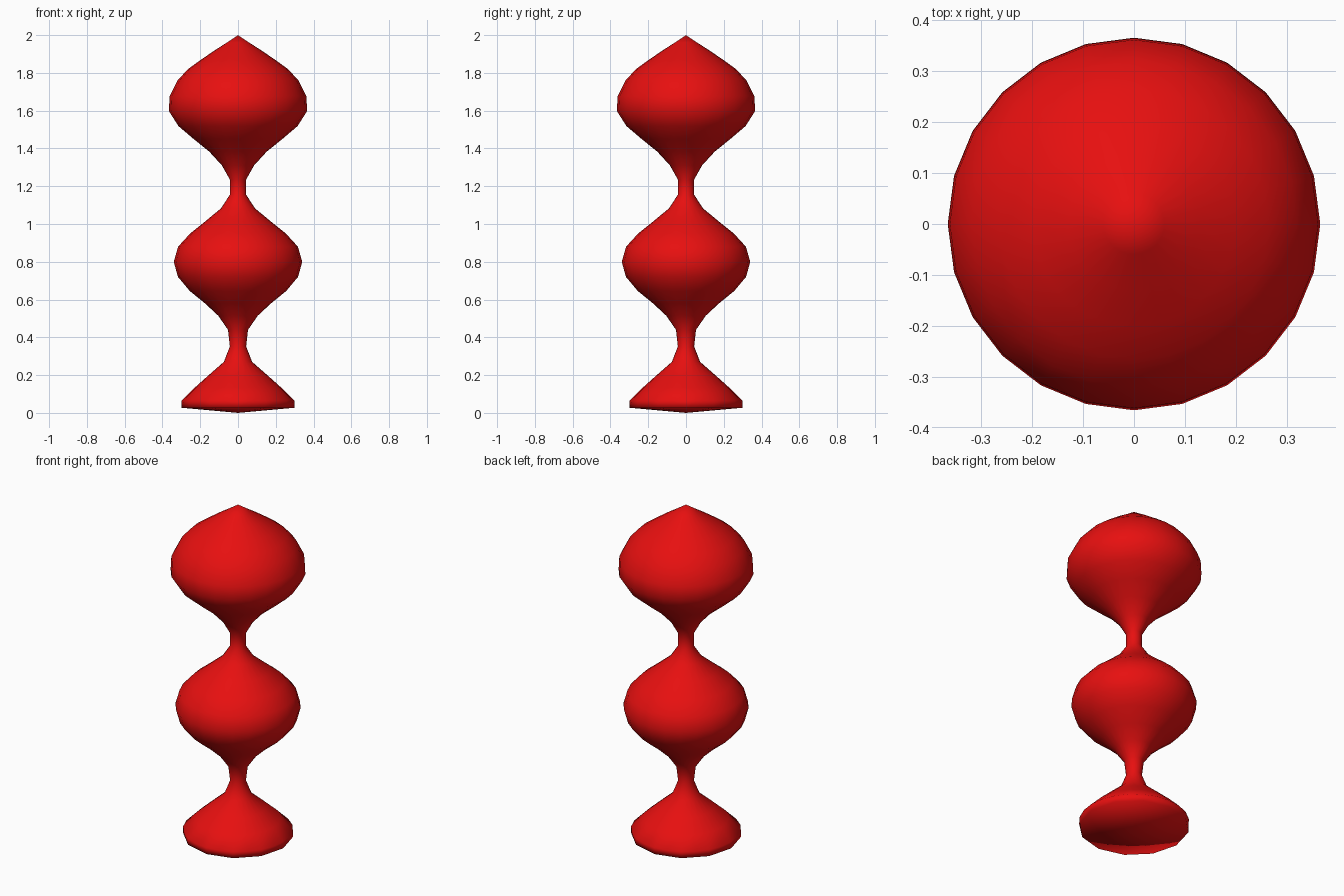
import bpy, bmesh
from math import cos, sin, tau

if "Cube" in bpy.data.objects:
    bpy.data.objects.remove(bpy.data.objects["Cube"])

SIDES = 24

# Half profile (radius, height) from the foot rim up to the last ring below the tip
PROFILE = [
    (0.298, 0.066), (0.23, 0.133), (0.155, 0.20), (0.075, 0.27), (0.043, 0.352),
    (0.053, 0.44), (0.105, 0.515), (0.175, 0.58), (0.255, 0.645), (0.318, 0.72),
    (0.34, 0.80), (0.317, 0.88), (0.253, 0.95), (0.172, 1.015), (0.09, 1.083),
    (0.043, 1.155), (0.043, 1.235), (0.085, 1.31), (0.152, 1.383), (0.235, 1.45),
    (0.315, 1.518), (0.366, 1.598), (0.362, 1.677), (0.32, 1.76), (0.265, 1.82),
    (0.20, 1.867), (0.13, 1.915), (0.06, 1.96),
]

bm = bmesh.new()


def ring(radius, z, count):
    return [bm.verts.new((radius * cos(tau * i / count), radius * sin(tau * i / count), z))
            for i in range(count)]


# Turned body
rings = [ring(r, z, SIDES) for r, z in PROFILE]
for low, high in zip(rings, rings[1:]):
    for i in range(SIDES):
        j = (i + 1) % SIDES
        bm.faces.new((low[i], low[j], high[j], high[i]))

# Pointed tip
tip = bm.verts.new((0, 0, 2))
for i in range(SIDES):
    bm.faces.new((rings[-1][i], rings[-1][(i + 1) % SIDES], tip))

# Coarser twelve-sided foot rim and shallow underside
half = SIDES // 2
foot = ring(0.298, 0.027, half)
bottom = bm.verts.new((0, 0, 0))
rim = rings[0]
for k in range(half):
    n = (k + 1) % half
    a, m, b = rim[2 * k], rim[2 * k + 1], rim[(2 * k + 2) % SIDES]
    bm.faces.new((foot[k], m, a))
    bm.faces.new((foot[k], foot[n], m))
    bm.faces.new((foot[n], b, m))
    bm.faces.new((foot[n], foot[k], bottom))

bmesh.ops.recalc_face_normals(bm, faces=bm.faces)
for f in bm.faces:
    f.smooth = True

mesh = bpy.data.meshes.new("turned_beads")
bm.to_mesh(mesh)
bm.free()
obj = bpy.data.objects.new("turned_beads", mesh)
bpy.context.collection.objects.link(obj)

# Red finish
red = bpy.data.materials.new("red")
red.diffuse_color = (0.8, 0.005, 0.005, 1)
red.use_nodes = True
red.node_tree.nodes["Principled BSDF"].inputs["Base Color"].default_value = red.diffuse_color
mesh.materials.append(red)
